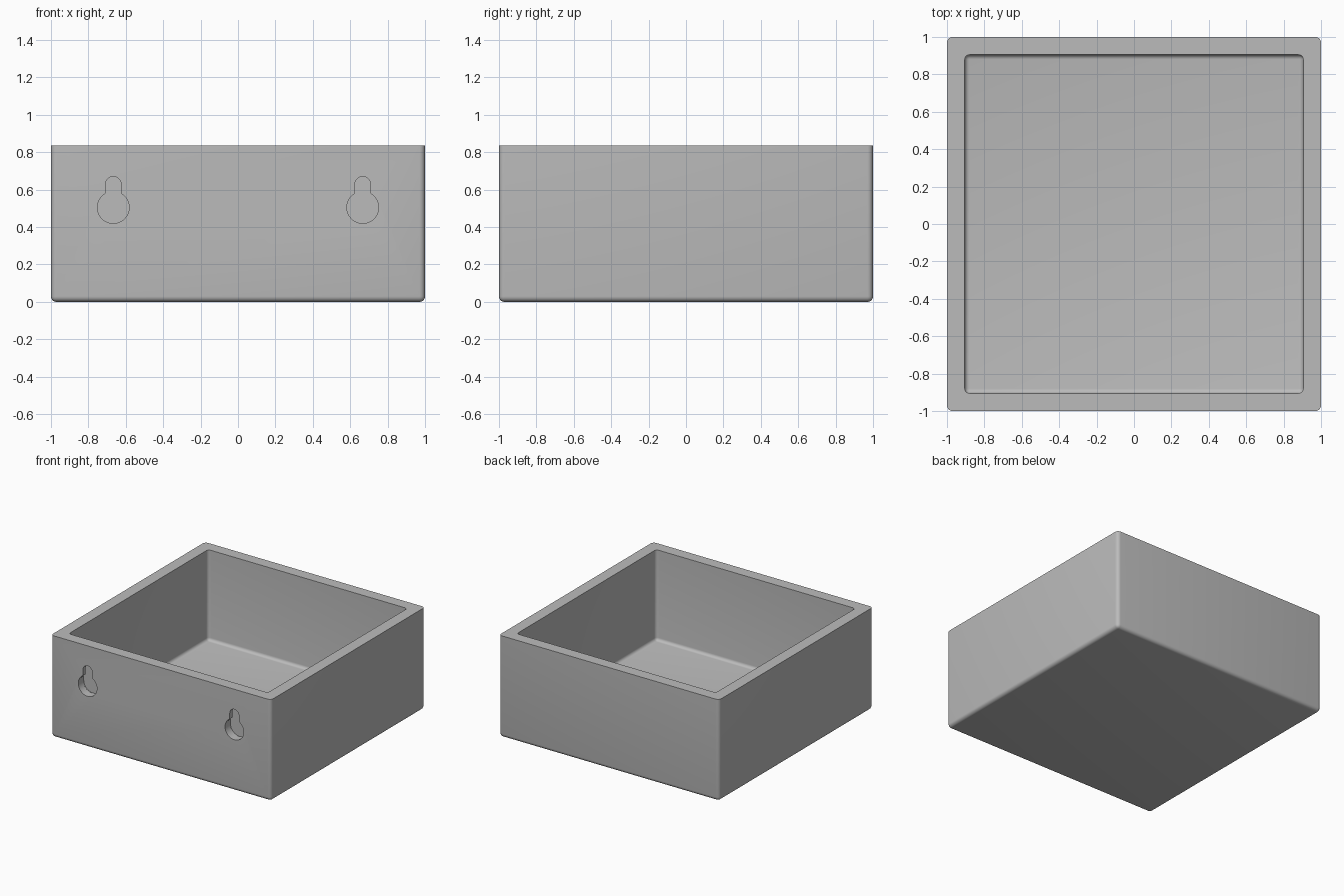
import bpy, bmesh
from math import cos, sin, pi, asin

cube = bpy.data.objects.get("Cube")
if cube:
    bpy.data.objects.remove(cube, do_unlink=True)

HEIGHT, WALL, FLOOR = 0.835, 0.095, 0.092
FILLET = 0.03

grey = bpy.data.materials.new("plain grey")
grey.use_nodes = True
colour = (0.5, 0.5, 0.5, 1)
grey.diffuse_color = colour
grey.node_tree.nodes["Principled BSDF"].inputs["Base Color"].default_value = colour


def make_object(name, bm):
    bmesh.ops.recalc_face_normals(bm, faces=bm.faces)
    mesh = bpy.data.meshes.new(name)
    bm.to_mesh(mesh)
    bm.free()
    mesh.materials.append(grey)
    obj = bpy.data.objects.new(name, mesh)
    bpy.context.collection.objects.link(obj)
    return obj


def rounded_block(name, half, z0, z1, radius):
    """Square block with rounded upright and bottom edges and a sharp top."""
    bm = bmesh.new()
    bmesh.ops.create_cube(bm, size=2)
    for v in bm.verts:
        v.co = (v.co.x * half, v.co.y * half, z1 if v.co.z > 0 else z0)
    edges = [e for e in bm.edges if min(v.co.z for v in e.verts) < z1 - 0.01]
    bmesh.ops.bevel(bm, geom=edges, offset=radius, segments=5,
                    profile=0.5, affect='EDGES')
    return make_object(name, bm)


def prism(name, outline, y0, y1):
    """Extrude an x-z outline from y0 to y1."""
    bm = bmesh.new()
    face = bm.faces.new([bm.verts.new((x, y0, z)) for x, z in outline])
    ext = bmesh.ops.extrude_face_region(bm, geom=[face])
    for v in ext["geom"]:
        if isinstance(v, bmesh.types.BMVert):
            v.co.y = y1
    return make_object(name, bm)


def keyhole(x, z_round, r_round, z_slot, r_slot, n=32):
    """Round entry hole with a narrower round-ended slot above it."""
    a = asin(min(1, r_slot / r_round))
    points = []
    for i in range(n + 1):
        t = pi / 2 + a + (2 * pi - 2 * a) * i / n
        points.append((x + r_round * cos(t), z_round + r_round * sin(t)))
    for i in range(n // 2 + 1):
        t = pi * i / (n // 2)
        points.append((x + r_slot * cos(t), z_slot + r_slot * sin(t)))
    return points


def capsule(x, z_low, z_high, r, n=16):
    low = [(x + r * cos(pi + pi * i / n), z_low + r * sin(pi + pi * i / n))
           for i in range(n + 1)]
    high = [(x + r * cos(pi * i / n), z_high + r * sin(pi * i / n))
            for i in range(n + 1)]
    return low + high


def cut(target, cutter):
    mod = target.modifiers.new(cutter.name, 'BOOLEAN')
    mod.operation = 'DIFFERENCE'
    mod.solver = 'EXACT'
    mod.object = cutter
    bpy.context.view_layer.objects.active = target
    bpy.ops.object.modifier_apply(modifier=mod.name)
    bpy.data.objects.remove(cutter, do_unlink=True)


# Open box with a rounded hollow
box = rounded_block("open_box", 1, 0, HEIGHT, FILLET)
cut(box, rounded_block("hollow", 1 - WALL, FLOOR, HEIGHT + 0.2, 0.025))

# Blind keyhole hangers: front opening, then an undercut channel behind the lip
for side, x in (("left", 0.667), ("right", -0.667)):
    opening = keyhole(x, 0.505, 0.085, 0.628, 0.042)
    cut(box, prism(side + "_keyhole", opening, -1.1, -0.935))
    channel = capsule(x, 0.505, 0.628, 0.0845)
    cut(box, prism(side + "_channel", channel, -0.965, -0.93))

# Smooth fillets, sharp edges kept
bpy.ops.object.select_all(action='DESELECT')
box.select_set(True)
bpy.context.view_layer.objects.active = box
bpy.ops.object.shade_smooth_by_angle(angle=0.45)
